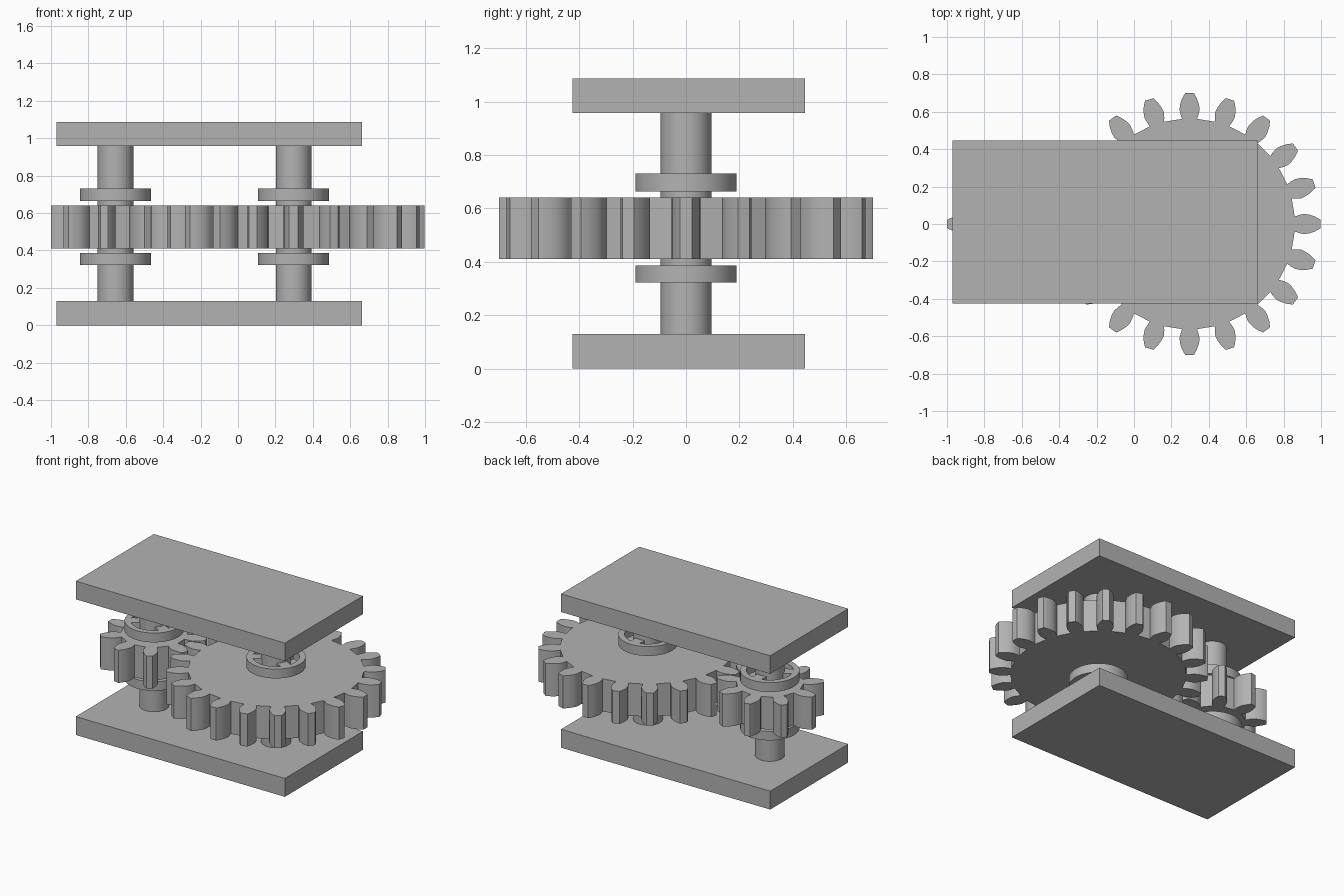
import bpy, bmesh, math
from mathutils import Matrix, Vector

cube = bpy.data.objects.get("Cube")
if cube:
    bpy.data.objects.remove(cube, do_unlink=True)

grey = bpy.data.materials.new("plain_grey")
grey.use_nodes = True
colour = (0.45, 0.45, 0.45, 1)
grey.diffuse_color = colour
grey.node_tree.nodes["Principled BSDF"].inputs["Base Color"].default_value = colour


def finish(name, bm, smooth=True):
    bmesh.ops.recalc_face_normals(bm, faces=bm.faces)
    mesh = bpy.data.meshes.new(name)
    bm.to_mesh(mesh)
    bm.free()
    mesh.materials.append(grey)
    obj = bpy.data.objects.new(name, mesh)
    bpy.context.collection.objects.link(obj)
    if smooth:
        bpy.ops.object.select_all(action='DESELECT')
        obj.select_set(True)
        bpy.context.view_layer.objects.active = obj
        bpy.ops.object.shade_smooth_by_angle(angle=math.radians(30))
    return obj


def box(bm, low, high):
    low, high = Vector(low), Vector(high)
    bmesh.ops.create_cube(bm, size=1, matrix=Matrix.Translation((low + high) / 2)
                          @ Matrix.Diagonal((*(high - low), 1)))


def extrude_outline(bm, points, z0, z1):
    face = bm.faces.new([bm.verts.new((x, y, z0)) for x, y in points])
    result = bmesh.ops.extrude_face_region(bm, geom=[face], use_keep_orig=True)
    verts = [g for g in result["geom"] if isinstance(g, bmesh.types.BMVert)]
    bmesh.ops.translate(bm, verts=verts, vec=(0, 0, z1 - z0))


def gear(name, cx, teeth, flank, z0, z1):
    """Each flank entry is (radial distance, half width), from root to tip."""
    outline = []
    for i in range(teeth):
        angle = math.tau * i / teeth + math.pi
        c, s = math.cos(angle), math.sin(angle)
        side = [(r, -w) for r, w in flank] + [(r, w) for r, w in reversed(flank)]
        outline += [(cx + r * c - w * s, r * s + w * c) for r, w in side]
    bm = bmesh.new()
    extrude_outline(bm, outline, z0, z1)
    finish(name, bm)


def shaft(name, cx):
    bm = bmesh.new()
    bmesh.ops.create_cone(bm, cap_ends=True, segments=48, radius1=0.095, radius2=0.095,
                          depth=0.84, matrix=Matrix.Translation((cx, 0, 0.543)))
    finish(name, bm)


def retaining_ring(name, cx, z0, z1, outer=0.19, inner=0.15, segments=48):
    bm = bmesh.new()
    # Hollow rim, spun from a rectangular section
    section = [(inner, z0), (outer, z0), (outer, z1), (inner, z1)]
    verts = [bm.verts.new((cx + r, 0, z)) for r, z in section]
    edges = [bm.edges.new((verts[i], verts[(i + 1) % 4])) for i in range(4)]
    bmesh.ops.spin(bm, geom=verts + edges, cent=(cx, 0, 0), axis=(0, 0, 1),
                   angle=math.tau, steps=segments, use_merge=True)
    bmesh.ops.remove_doubles(bm, verts=bm.verts, dist=0.0001)
    # Gripping tabs between rim and shaft
    for i in range(3):
        turn = Matrix.Translation((cx, 0, 0)) @ Matrix.Rotation(math.tau * i / 3 + math.pi / 2, 4, 'Z')
        tab = bmesh.ops.create_cube(bm, size=1, matrix=turn
                                    @ Matrix.Translation((0.12, 0, (z0 + z1) / 2))
                                    @ Matrix.Diagonal((0.07, 0.07, z1 - z0 - 0.004, 1)))
    finish(name, bm)


# Base and top plates
for name, z0, z1 in (("base_plate", 0, 0.13), ("top_plate", 0.958, 1.086)):
    bm = bmesh.new()
    box(bm, (-0.97, -0.425, z0), (0.664, 0.446, z1))
    finish(name, bm, smooth=False)

# Meshing gears
gear("large_gear", 0.297, 20,
     [(0.562, 0.040), (0.585, 0.048), (0.612, 0.054), (0.64, 0.050),
      (0.67, 0.040), (0.692, 0.028), (0.70, 0.023)], 0.41, 0.64)
gear("small_gear", -0.655, 9,
     [(0.212, 0.036), (0.24, 0.045), (0.265, 0.048), (0.29, 0.045),
      (0.315, 0.036), (0.338, 0.026), (0.345, 0.020)], 0.41, 0.64)

# Shafts and the rings that hold the gears
for label, cx in (("large_gear", 0.297), ("small_gear", -0.655)):
    shaft(label + "_shaft", cx)
    retaining_ring(label + "_upper_ring", cx, 0.664, 0.73)
    retaining_ring(label + "_lower_ring", cx, 0.322, 0.386)
